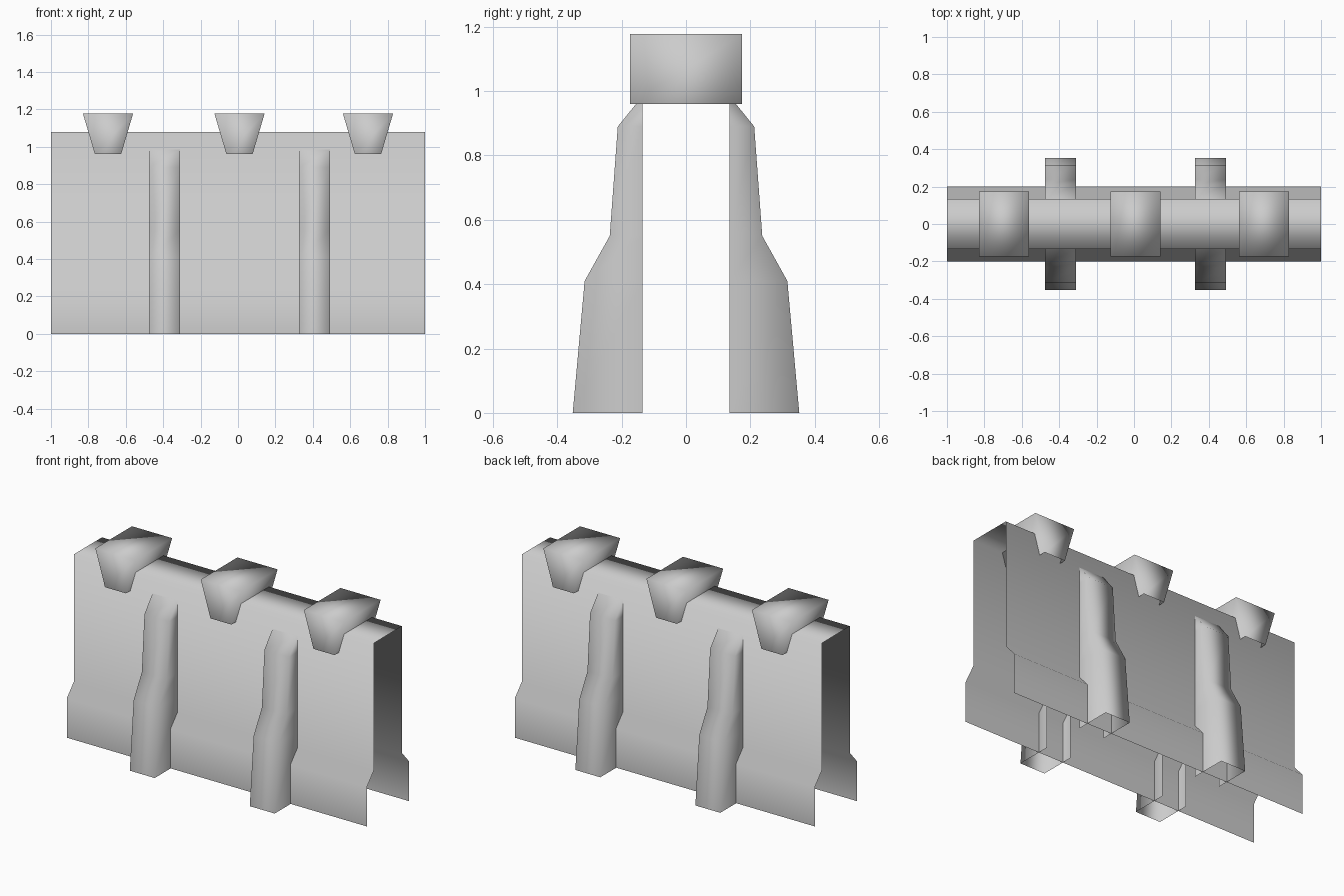
import bpy, bmesh

if "Cube" in bpy.data.objects:
    bpy.data.objects.remove(bpy.data.objects["Cube"])


def loft(name, rows, closed=False, cap=False):
    """Skin a list of equal-length point rows into one smooth surface."""
    bm = bmesh.new()
    grid = [[bm.verts.new(p) for p in row] for row in rows]
    n = len(rows[0])
    for a, b in zip(grid, grid[1:]):
        for i in range(n if closed else n - 1):
            j = (i + 1) % n
            bm.faces.new((a[i], a[j], b[j], b[i]))
    if cap:
        bm.faces.new(grid[-1])
    bmesh.ops.remove_doubles(bm, verts=bm.verts[:], dist=1e-5)
    for f in bm.faces:
        f.smooth = True
    me = bpy.data.meshes.new(name)
    bm.to_mesh(me)
    bm.free()
    ob = bpy.data.objects.new(name, me)
    bpy.context.collection.objects.link(ob)
    return ob


# Wall: thin open sheet, flared at the foot, flat on top
half = [(0.2, 0), (0.2, 0.24), (0.133, 0.315), (0.133, 1.08)]
profile = [(-y, z) for y, z in half] + [(y, z) for y, z in reversed(half)]
loft("wall", [[(-1, y, z), (1, y, z)] for y, z in profile])

# Buttresses: stepped three-sided shells on both faces of the wall
steps = [(0.352, 0), (0.315, 0.41), (0.237, 0.55), (0.212, 0.89), (0.135, 0.985)]
w, inner = 0.083, 0.135
for cx in (-0.392, 0.408):
    for s, side in ((1, "front"), (-1, "back")):
        rows = [[(cx - s * w, -s * inner, z), (cx - s * w, -s * y, z),
                 (cx + s * w, -s * y, z), (cx + s * w, -s * inner, z)]
                for y, z in steps]
        loft("buttress_" + side, rows)

# Cap blocks: tapered, open underneath, straddling the top of the wall
d = 0.174
for cx in (-0.695, 0.008, 0.695):
    rows = [[(cx - h, -d, z), (cx + h, -d, z), (cx + h, d, z), (cx - h, d, z)]
            for h, z in ((0.07, 0.96), (0.134, 1.177))]
    loft("cap_block", rows, closed=True, cap=True)
